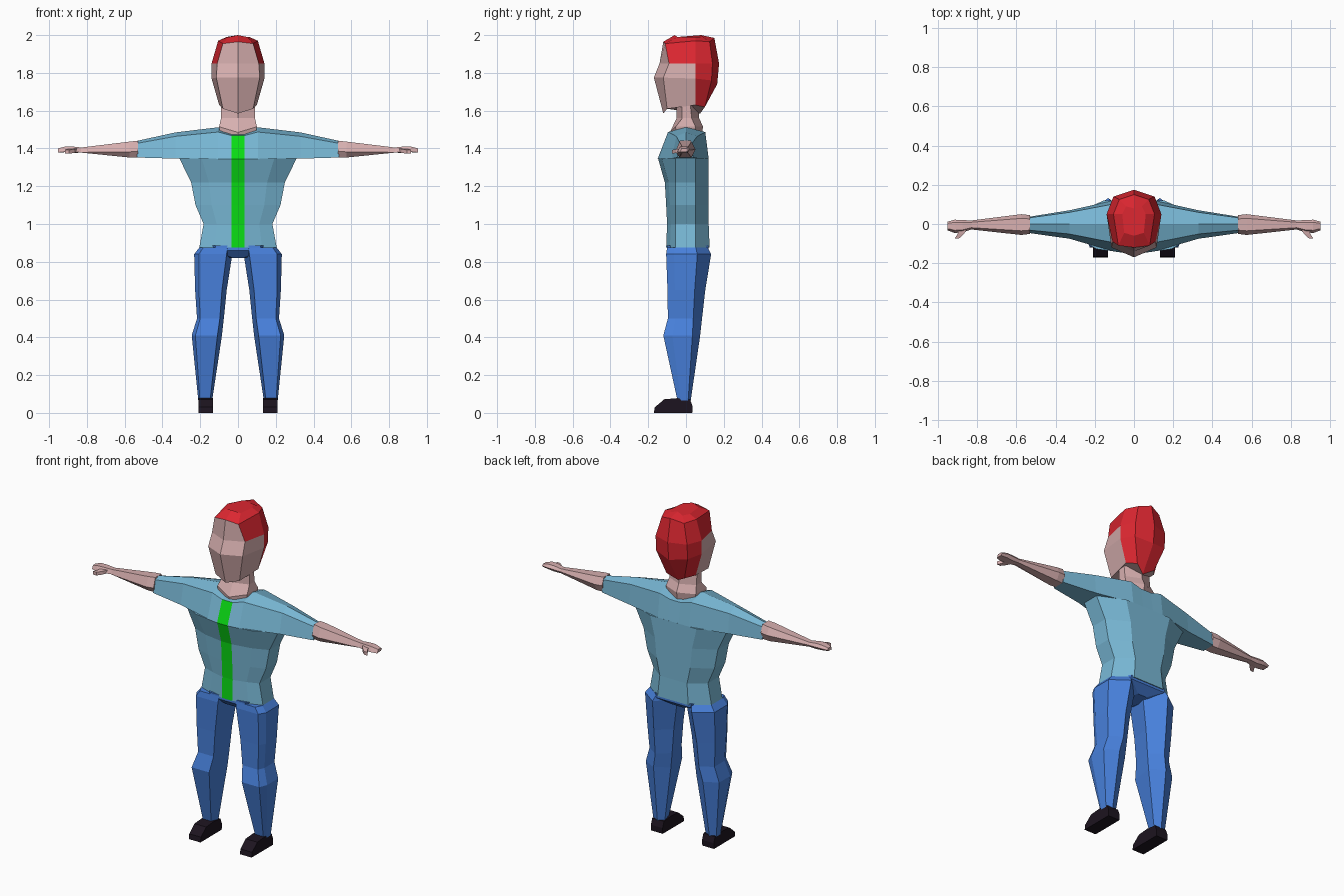
import bpy, bmesh

if "Cube" in bpy.data.objects:
    bpy.data.objects.remove(bpy.data.objects["Cube"])


def material(name, rgb):
    m = bpy.data.materials.new(name)
    m.diffuse_color = (*rgb, 1)
    m.use_nodes = True
    m.node_tree.nodes["Principled BSDF"].inputs["Base Color"].default_value = m.diffuse_color
    return m


SKIN = material("skin", (0.68, 0.43, 0.43))
HAIR = material("hair_red", (0.72, 0.02, 0.03))
SHIRT = material("shirt_blue", (0.19, 0.48, 0.67))
ZIP = material("zip_green", (0.003, 0.72, 0.007))
DENIM = material("denim", (0.065, 0.22, 0.72))
BLACK = material("shoe_black", (0.012, 0.007, 0.014))


def loft(name, rings, mats, pick=None, mirror=False):
    """Skin closed rings of points, cap both ends; pick(centre) chooses the material slot."""
    bm = bmesh.new()
    rows = [[bm.verts.new(p) for p in r] for r in rings]
    n = len(rows[0])
    for a, b in zip(rows, rows[1:]):
        for j in range(n):
            k = (j + 1) % n
            bm.faces.new((a[j], a[k], b[k], b[j]))
    bm.faces.new(rows[0])
    bm.faces.new(rows[-1])
    bmesh.ops.recalc_face_normals(bm, faces=bm.faces)
    if pick:
        for f in bm.faces:
            f.material_index = int(pick(f.calc_center_median()))
    me = bpy.data.meshes.new(name)
    bm.to_mesh(me)
    bm.free()
    for m in mats:
        me.materials.append(m)
    ob = bpy.data.objects.new(name, me)
    bpy.context.collection.objects.link(ob)
    if mirror:
        ob.modifiers.new("mirror", 'MIRROR').use_axis[0] = True
    return ob


def both(half):
    """Complete a half ring across x = 0."""
    return half + [(-x, y, z) for x, y, z in reversed(half) if x > 1e-6]


# Head with hair: columns run front, cheek, side, back corner, back
head = [
    [(0, -.12, 1.585), (.08, -.10, 1.61), (.10, .05, 1.63), (.06, .10, 1.62), (0, .075, 1.585)],
    [(0, -.17, 1.775), (.115, -.12, 1.775), (.14, .05, 1.77), (.105, .135, 1.76), (0, .165, 1.74)],
    [(0, -.14, 1.85), (.11, -.09, 1.85), (.14, .05, 1.85), (.105, .14, 1.85), (0, .175, 1.85)],
    [(0, -.12, 1.965), (.08, -.11, 1.955), (.105, .05, 1.97), (.075, .125, 1.965), (0, .15, 1.985)],
    [(0, -.06, 2.0), (.05, -.045, 1.99), (.06, .05, 1.99), (.04, .09, 1.99), (0, .08, 2.0)],
]
loft("head_and_hair", [both(r) for r in head], [SKIN, HAIR],
     lambda c: c.y > .06 or (c.z > 1.87 and c.y > -.09))

# Neck: (z, half width, front y, back y)
loft("neck", [both([(0, f, z - dz), (w, f + .03, z), (w, b - .04, z), (0, b, z)])
              for z, w, f, b, dz in [(1.45, .09, -.08, .08, 0), (1.515, .1, -.085, .09, .03),
                                     (1.56, .09, -.05, .07, 0), (1.66, .09, -.05, .06, 0)]], [SKIN])

# Jacket body: (z, half width, front y, back y)
body = [(.875, .205, -.105, .125), (1.0, .182, -.10, .12), (1.1, .225, -.105, .12),
        (1.22, .248, -.112, .12), (1.347, .31, -.148, .12)]
loft("jacket_body", [both([(.035, f, z), (w * .62, f + .02, z), (w, -.055, z),
                           (w, .05, z), (w * .5, b, z), (0, b, z)]) for z, w, f, b in body],
     [SHIRT, ZIP], lambda c: abs(c.x) < .03 and c.y < -.06)

# Shoulders and sleeves, lofted along x: (x, front y, back y, low z, high z)
yoke = [(.035, -.15, .12, 1.345, 1.49), (.105, -.14, .12, 1.345, 1.512),
        (.33, -.075, .07, 1.346, 1.485), (.535, -.046, .037, 1.352, 1.44)]
yoke = [(-s[0], *s[1:]) for s in reversed(yoke)] + yoke
loft("shoulders_and_sleeves",
     [[(x, f, lo), (x, f * .68, lo + (hi - lo) * .85), (x, 0, hi),
       (x, b * .85, lo + (hi - lo) * .85), (x, b, lo)] for x, f, b, lo, hi in yoke],
     [SHIRT, ZIP], lambda c: abs(c.x) < .03 and c.y < -.06)


def arm_ring(x, f, b, lo, hi):
    m = (lo + hi) / 2
    c = (f + b) / 2
    return [(x, f, m - .012), (x, f * .6 + c * .4, hi), (x, b * .6 + c * .4, hi),
            (x, b, m), (x, b * .6 + c * .4, lo), (x, f * .6 + c * .4, lo)]


# Forearms with hands, and thumbs
loft("forearms_and_hands", [arm_ring(*s) for s in [
    (.53, -.05, .045, 1.352, 1.441), (.575, -.056, .05, 1.352, 1.436),
    (.83, -.028, .018, 1.378, 1.405), (.875, -.042, .02, 1.376, 1.41),
    (.915, -.046, .022, 1.38, 1.41), (.953, -.032, .012, 1.382, 1.4)]], [SKIN], mirror=True)
loft("thumbs", [[(x - w, y, z - .01), (x + w, y, z - .01), (x + w, y, z + .01), (x - w, y, z + .01)]
                for x, y, z, w in [(.87, -.02, 1.39, .022), (.885, -.052, 1.386, .016),
                                   (.905, -.074, 1.382, .011)]], [SKIN], mirror=True)

# Hips
loft("hips", [both([(.6 * w, f, z), (w, 0, z), (.6 * w, b, z)])
              for z, w, f, b in [(.82, .05, -.06, .07), (.86, .19, -.1, .12), (.885, .2, -.1, .12)]], [DENIM])

# Trouser legs: (z, inner x, outer x, front y, back y)
legs = [(.875, .03, .205, -.10, .115), (.84, .03, .232, -.105, .133), (.65, .06, .227, -.098, .102),
        (.5, .075, .217, -.096, .085), (.41, .085, .245, -.12, .075), (.065, .137, .21, -.045, .025)]
loft("trouser_legs", [[(i + (o - i) * .15, f, z), (o - (o - i) * .12, f, z), (o, f * .6, z),
                       (o, b * .45, z), ((i + o) / 2, b, z), (i, b * .3, z)]
                      for z, i, o, f, b in legs], [DENIM], mirror=True)

# Shoes: side profile swept across x
profile = [(-.17, 0), (-.165, .03), (-.115, .072), (-.045, .078), (.022, .07), (.035, .035), (.033, 0)]
loft("shoes", [[(x, y, z) for y, z in profile] for x in (.132, .21)], [BLACK], mirror=True)
